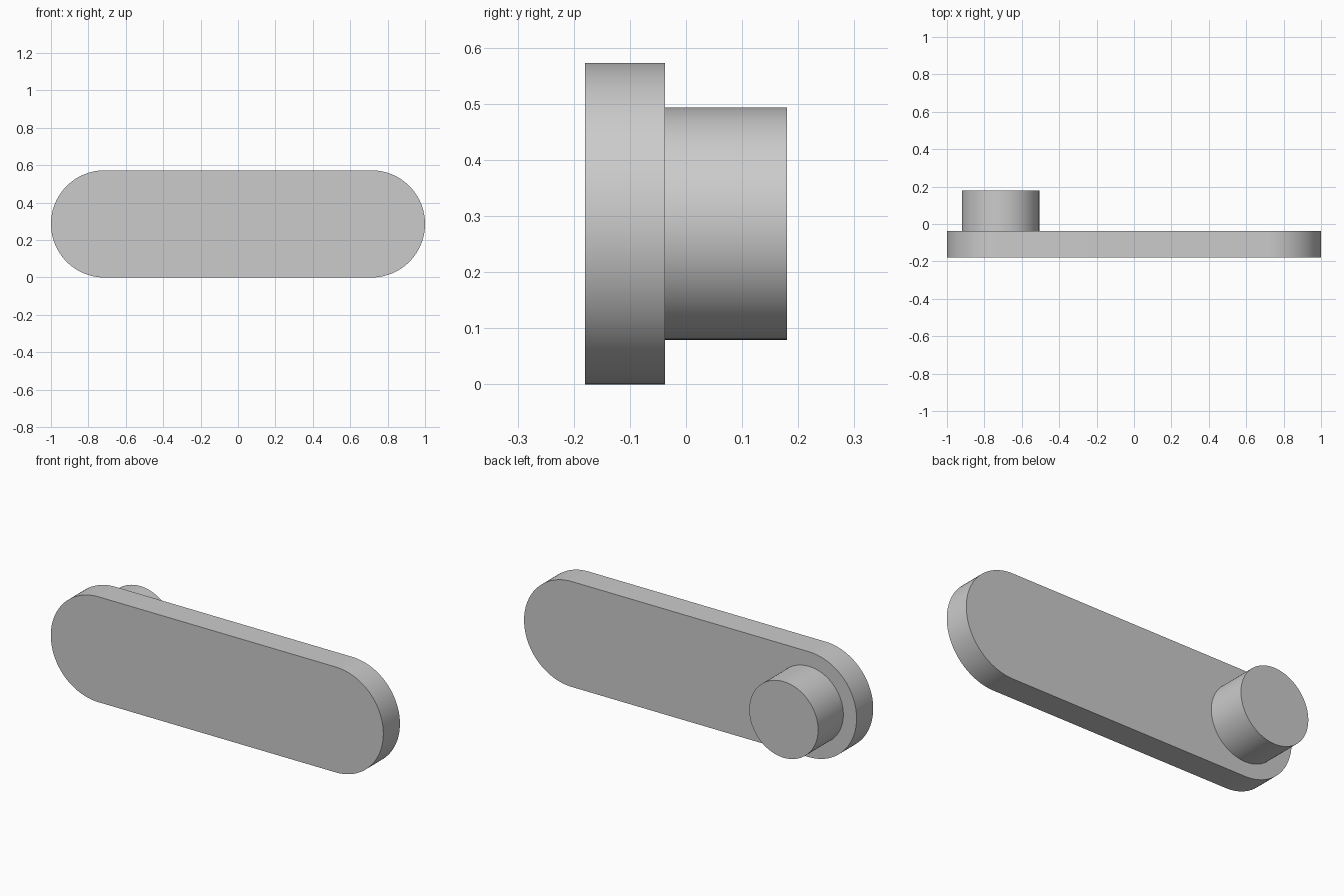
import bpy
import bmesh
from math import pi, sin, cos, radians

cube = bpy.data.objects.get("Cube")
if cube:
    bpy.data.objects.remove(cube, do_unlink=True)

END_X = 0.7135       # centre of each rounded end
PLATE_R = 0.2865
PIN_R = 0.207
FRONT, STEP, BACK = -0.18, -0.037, 0.18
SEGMENTS = 48        # per half circle

grey = bpy.data.materials.new("light grey")
grey.use_nodes = True
colour = (0.6, 0.6, 0.6, 1)
grey.diffuse_color = colour
grey.node_tree.nodes["Principled BSDF"].inputs["Base Color"].default_value = colour


def half_circle(cx, radius, start):
    """Points of a half circle in the xz plane, from the start angle."""
    angles = [start + pi * i / SEGMENTS for i in range(SEGMENTS + 1)]
    return [(cx + radius * cos(a), PLATE_R + radius * sin(a)) for a in angles]


def extrude_outline(name, outline, y0, y1):
    """Solid made by extruding an xz outline along y."""
    bm = bmesh.new()
    face = bm.faces.new([bm.verts.new((x, y0, z)) for x, z in outline])
    ret = bmesh.ops.extrude_face_region(bm, geom=[face], use_keep_orig=True)
    moved = [v for v in ret["geom"] if isinstance(v, bmesh.types.BMVert)]
    bmesh.ops.translate(bm, verts=moved, vec=(0, y1 - y0, 0))
    bmesh.ops.recalc_face_normals(bm, faces=bm.faces)
    mesh = bpy.data.meshes.new(name)
    bm.to_mesh(mesh)
    bm.free()
    mesh.materials.append(grey)
    obj = bpy.data.objects.new(name, mesh)
    bpy.context.collection.objects.link(obj)
    bpy.ops.object.select_all(action="DESELECT")
    obj.select_set(True)
    bpy.context.view_layer.objects.active = obj
    bpy.ops.object.shade_smooth_by_angle(angle=radians(30))
    return obj


# Long plate with rounded ends
extrude_outline("plate",
                half_circle(END_X, PLATE_R, -pi / 2) + half_circle(-END_X, PLATE_R, pi / 2),
                FRONT, STEP)

# Round pin on the back, concentric with the right end
extrude_outline("pin",
                half_circle(-END_X, PIN_R, 0)[:-1] + half_circle(-END_X, PIN_R, pi)[:-1],
                STEP, BACK)
